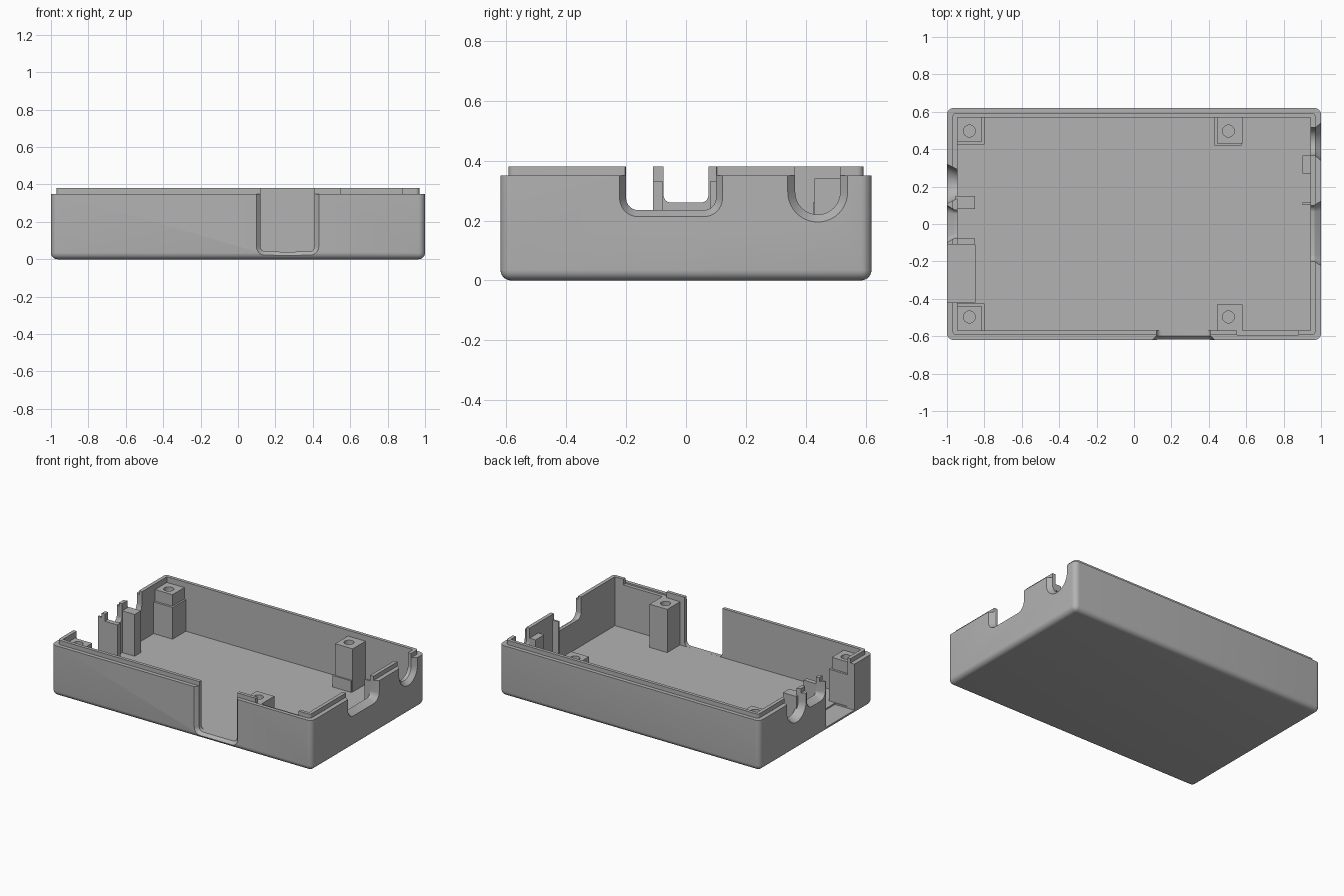
import bpy, bmesh, math
from mathutils import Vector

cube = bpy.data.objects.get("Cube")
if cube:
    bpy.data.objects.remove(cube, do_unlink=True)

grey = bpy.data.materials.new("mid grey plastic")
grey.use_nodes = True
COLOUR = (0.45, 0.45, 0.45, 1)
grey.diffuse_color = COLOUR
grey.node_tree.nodes["Principled BSDF"].inputs["Base Color"].default_value = COLOUR

FLOOR, RIM, TOP = 0.04, 0.35, 0.38
POST_TOP = 0.34


def make(name, bm):
    bmesh.ops.recalc_face_normals(bm, faces=bm.faces[:])
    mesh = bpy.data.meshes.new(name)
    bm.to_mesh(mesh)
    bm.free()
    mesh.materials.append(grey)
    obj = bpy.data.objects.new(name, mesh)
    bpy.context.collection.objects.link(obj)
    return obj


def box(name, x, y, z, radius=0, sides_only=False):
    """Box from three (low, high) ranges; rounds all edges but the top ones."""
    bm = bmesh.new()
    bmesh.ops.create_cube(bm, size=1)
    for v in bm.verts:
        v.co = Vector(r[0] if c < 0 else r[1] for r, c in zip((x, y, z), v.co))
    if radius:
        def wanted(e):
            heights = [v.co.z for v in e.verts]
            upright = abs(heights[0] - heights[1]) > 1e-4
            return upright if sides_only else min(heights) < z[1] - 1e-4
        bmesh.ops.bevel(bm, geom=[e for e in bm.edges if wanted(e)], offset=radius,
                        segments=6, profile=0.5, affect='EDGES')
    return make(name, bm)


def cylinder(name, x, y, r, z0, z1):
    bm = bmesh.new()
    bmesh.ops.create_cone(bm, cap_ends=True, segments=32, radius1=r, radius2=r, depth=z1 - z0)
    bmesh.ops.translate(bm, verts=bm.verts, vec=(x, y, (z0 + z1) / 2))
    return make(name, bm)


def u_cutter(name, side, centre, half, bottom, radius, grow, taper):
    """U-shaped opening through a wall, flaring towards the outside."""
    outer = 0.62 if side == 'front' else 1.0
    flare = grow / taper
    sections = ((-0.02, grow + flare * 0.02), (taper, 0), (0.075, 0))
    bm = bmesh.new()
    rings = []
    for depth, g in sections:
        w, b, r = half + g, bottom - g, radius + g
        pts = [(-w, 0.6)]
        for i in range(21):
            a = math.pi + math.pi * i / 20
            sign = -1 if i < 10 else 1
            shift = 0 if i == 10 else sign * (w - r)
            pts.append((shift + r * math.cos(a), b + r + r * math.sin(a)))
        pts.append((w, 0.6))
        ring = []
        for u, z in pts:
            d = outer - depth
            co = {'front': (centre + u, -d, z), 'right': (d, centre + u, z),
                  'left': (-d, centre + u, z)}[side]
            ring.append(bm.verts.new(co))
        rings.append(ring)
    n = len(rings[0])
    for a, b in zip(rings, rings[1:]):
        for i in range(n):
            j = (i + 1) % n
            bm.faces.new((a[i], a[j], b[j], b[i]))
    bm.faces.new(rings[0])
    bm.faces.new(rings[-1])
    return make(name, bm)


def boolean(target, tool, operation='DIFFERENCE'):
    mod = target.modifiers.new("boolean", 'BOOLEAN')
    mod.operation, mod.object, mod.solver = operation, tool, 'EXACT'
    bpy.context.view_layer.update()
    graph = bpy.context.evaluated_depsgraph_get()
    mesh = bpy.data.meshes.new_from_object(target.evaluated_get(graph))
    target.modifiers.clear()
    target.data = mesh
    bpy.data.objects.remove(tool, do_unlink=True)


# Tray shell: rounded outside, stepped lip, open cavity
shell = box("tray_shell", (-1, 1), (-0.62, 0.62), (0, RIM), 0.035)
boolean(shell, box("lip", (-0.97, 0.97), (-0.593, 0.593), (0.2, TOP), 0.02, True), 'UNION')
boolean(shell, box("cavity", (-0.945, 0.945), (-0.57, 0.57), (FLOOR, 0.6)))

# Card slot in the x- wall and a gap in the front lip
boolean(shell, box("card_slot", (-1.1, -0.85), (-0.42, -0.11), (0.03, 0.6)))
boolean(shell, box("lip_gap", (0.55, 0.88), (-0.594, -0.5), (RIM - 0.01, 0.6)))

# Flared connector openings: side, centre, half width, bottom, radius, flare, taper depth
for spec in (('front', 0.265, 0.145, FLOOR, 0.03, 0.022, 0.022),
             ('right', -0.05, 0.15, 0.235, 0.04, 0.022, 0.035),
             ('right', 0.44, 0.075, 0.22, 0.075, 0.025, 0.03),
             ('left', 0.0, 0.075, 0.26, 0.025, 0.025, 0.04),
             ('left', 0.215, 0.08, 0.215, 0.08, 0.025, 0.05)):
    boolean(shell, u_cutter("opening", *spec))

# Corner screw posts with blind holes
parts = [shell]


def drilled(name, x, y, z, hole, depth=0.2):
    post = box(name, x, y, z)
    boolean(post, cylinder("hole", hole[0], hole[1], 0.032, depth, 0.5))
    parts.append(post)


for label, s in (("back", 1), ("front", -1)):
    def span(a, b):
        return tuple(sorted((s * a, s * b)))
    parts.append(box(label + "_right_post_base", (-0.95, -0.8), span(0.425, 0.575), (0.035, 0.26)))
    drilled(label + "_right_post_cap", (-0.95, -0.812), span(0.44, 0.575), (0.26, POST_TOP),
            (-0.88, s * 0.497), 0.265)
    drilled(label + "_left_post", (0.445, 0.58), span(0.43, 0.575), (0.035, POST_TOP),
            (0.505, s * 0.497))
parts.append(box("back_left_post_foot", (0.43, 0.575), (0.42, 0.575), (0.035, 0.12)))

# Board supports beside the openings
for name, x, y, top in (("slot_rib", (-0.955, -0.85), (-0.11, -0.077), 0.33),
                        ("right_support", (-0.955, -0.85), (0.08, 0.15), 0.33),
                        ("left_support", (0.9, 0.95), (0.27, 0.365), 0.31),
                        ("left_rib", (0.9, 0.955), (0.102, 0.116), 0.34)):
    parts.append(box(name, x, y, (0.035, top)))

# Smooth rounded edges, crisp corners
bpy.ops.object.select_all(action='DESELECT')
for part in parts:
    part.select_set(True)
bpy.context.view_layer.objects.active = shell
bpy.ops.object.shade_smooth_by_angle(angle=math.radians(30))
